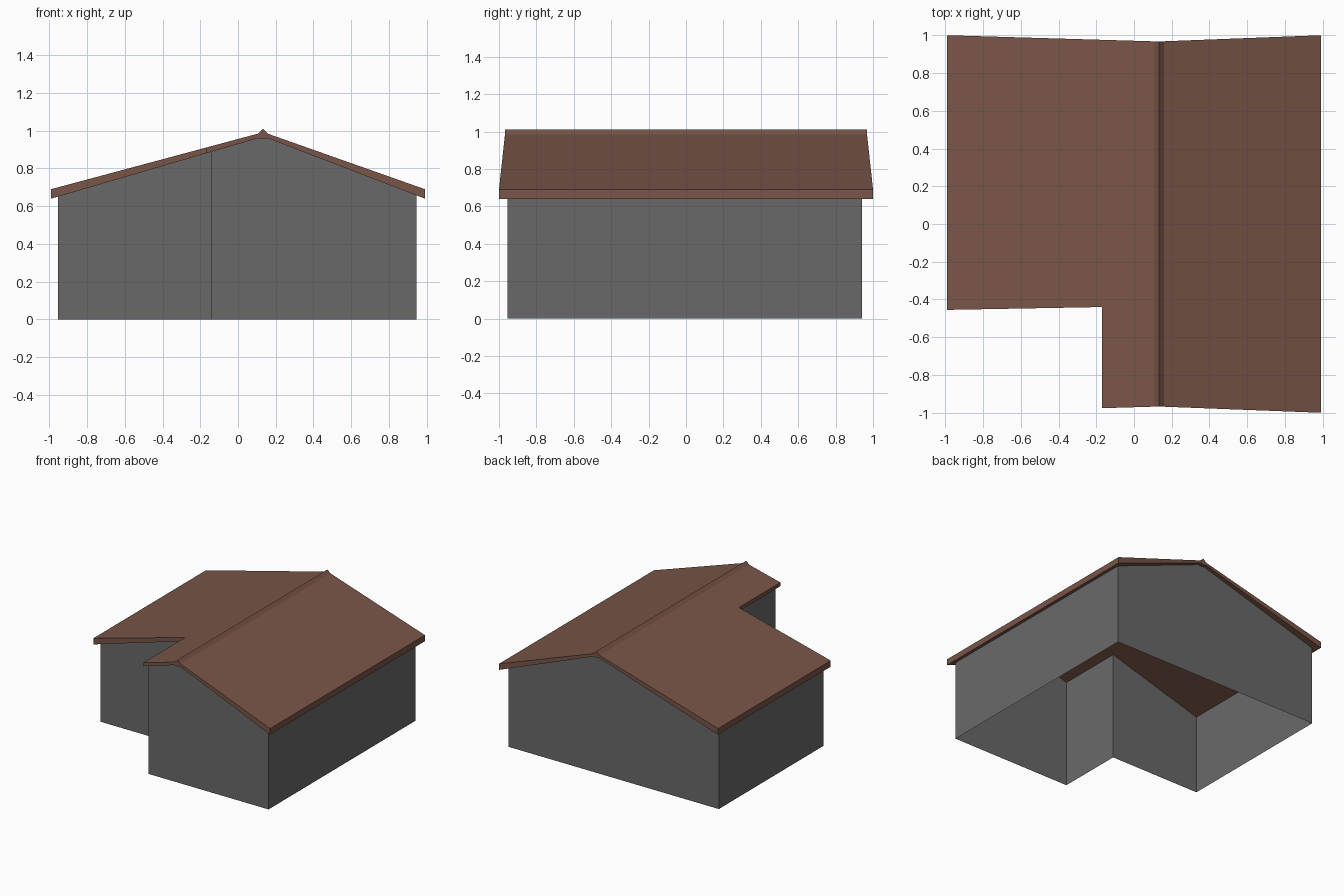
import bpy
import bmesh

cube = bpy.data.objects.get("Cube")
if cube:
    bpy.data.objects.remove(cube, do_unlink=True)


def material(name, rgb):
    m = bpy.data.materials.new(name)
    m.use_nodes = True
    m.diffuse_color = (*rgb, 1)
    bsdf = next(n for n in m.node_tree.nodes if n.type == 'BSDF_PRINCIPLED')
    bsdf.inputs["Base Color"].default_value = (*rgb, 1)
    return m


def finish(bm, name, mat):
    bmesh.ops.remove_doubles(bm, verts=bm.verts, dist=0.0005)
    bmesh.ops.recalc_face_normals(bm, faces=bm.faces)
    mesh = bpy.data.meshes.new(name)
    bm.to_mesh(mesh)
    bm.free()
    mesh.materials.append(mat)
    obj = bpy.data.objects.new(name, mesh)
    bpy.context.collection.objects.link(obj)


def interpolate(profile, x):
    for (x0, z0), (x1, z1) in zip(profile, profile[1:]):
        if x <= x1:
            return z0 + (z1 - z0) * (x - x0) / (x1 - x0)
    return profile[-1][1]


brown = material("brown roofing", (0.191, 0.091, 0.065))
grey = material("grey wall", (0.141, 0.141, 0.141))

# Roof section (x, z) and the gable overhang (x, y), deeper at the eaves
EAVE, RIDGE, CAP_L, CAP_R = 0.99, 0.132, 0.105, 0.158
TOP = [(-EAVE, 0.69), (CAP_L, 0.984), (RIDGE, 1.01), (CAP_R, 0.984), (EAVE, 0.69)]
UNDER = [(-EAVE, 0.64), (CAP_L, 0.96), (RIDGE, 0.955), (CAP_R, 0.96), (EAVE, 0.64)]
GABLE = [(-EAVE, 1.0), (RIDGE, 0.967), (EAVE, 1.0)]
NOTCH_X = -0.17


def gable_y(x):
    return interpolate(GABLE, x)


# Roof slopes and ridge cap: plan outlines, lifted to both surfaces
plans = [[(-EAVE, gable_y(-EAVE)), (-EAVE, -0.455), (NOTCH_X, -0.44),
          (NOTCH_X, -gable_y(NOTCH_X)), (CAP_L, -gable_y(CAP_L)),
          (CAP_L, gable_y(CAP_L))]]
for a, b in ((CAP_L, RIDGE), (RIDGE, CAP_R), (CAP_R, EAVE)):
    plans.append([(a, gable_y(a)), (a, -gable_y(a)), (b, -gable_y(b)), (b, gable_y(b))])

bm = bmesh.new()
for profile in (TOP, UNDER):
    for plan in plans:
        bm.faces.new([bm.verts.new((x, y, interpolate(profile, x))) for x, y in plan])

# Fascia boards around the outer edge
inner = (CAP_L, RIDGE, CAP_R)
for plan in plans:
    for a, b in zip(plan, plan[1:] + plan[:1]):
        if a[0] == b[0] and a[0] in inner:
            continue
        bm.faces.new([bm.verts.new((x, y, interpolate(p, x)))
                      for p, (x, y) in ((UNDER, a), (UNDER, b), (TOP, b), (TOP, a))])
finish(bm, "roof", brown)

# Walls: thin shell around the L-shaped plan, open below, reaching the roof
outline = [(-0.955, 0.94), (-0.955, -0.41), (-0.14, -0.41),
           (-0.14, -0.955), (0.945, -0.955), (0.945, 0.94)]
bm = bmesh.new()
for a, b in zip(outline, outline[1:] + outline[:1]):
    crest = [(x, a[1]) for x in inner if min(a[0], b[0]) < x < max(a[0], b[0])]
    crest.sort(reverse=a[0] < b[0])
    points = [(*a, 0), (*b, 0)]
    points += [(x, y, interpolate(UNDER, x) + 0.002) for x, y in [b, *crest, a]]
    bm.faces.new([bm.verts.new(p) for p in points])
finish(bm, "walls", grey)
